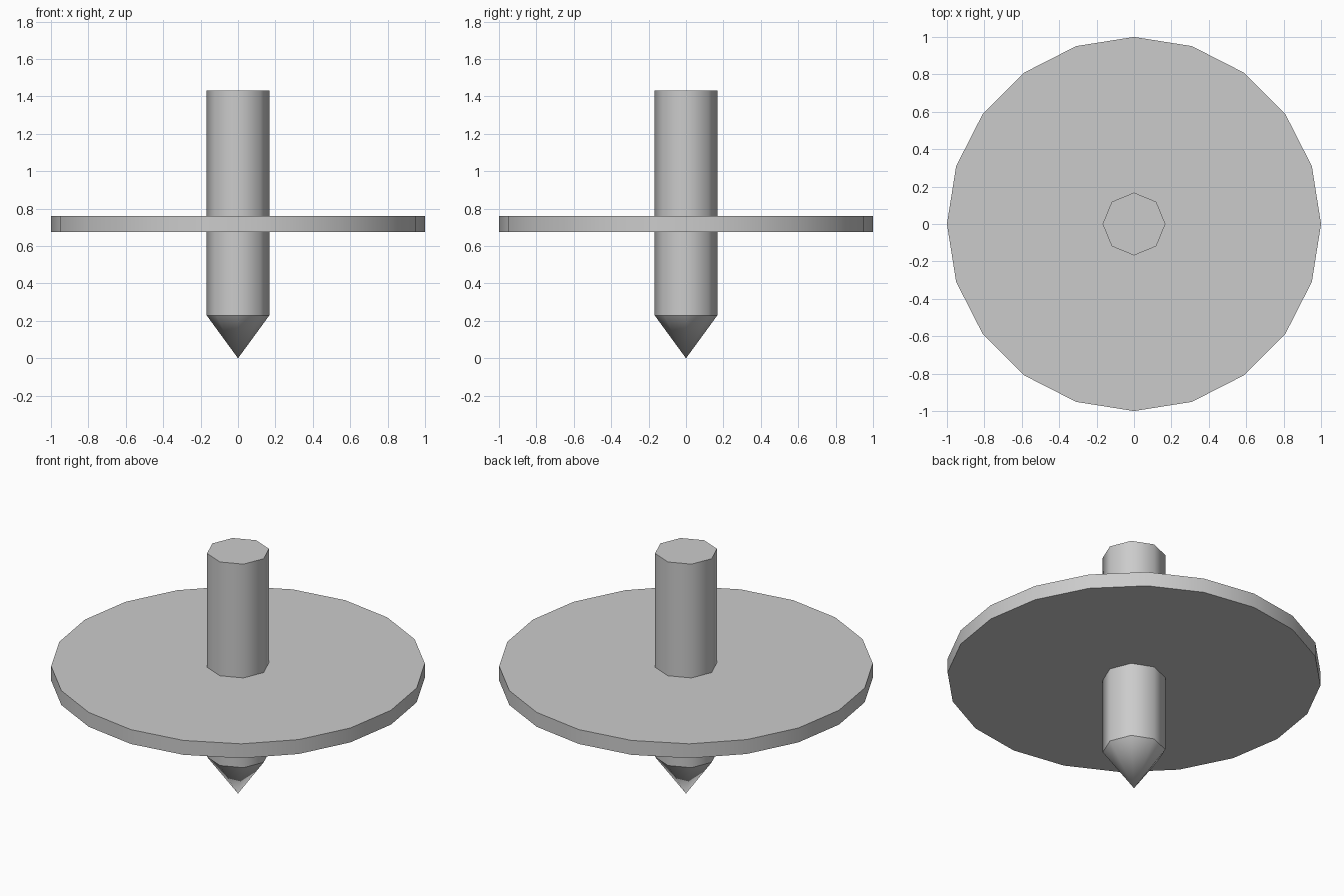
import bpy
import bmesh
from mathutils import Matrix

cube = bpy.data.objects.get("Cube")
if cube:
    bpy.data.objects.remove(cube, do_unlink=True)

GREY = (0.6, 0.6, 0.6, 1.0)
grey = bpy.data.materials.new("plain_grey")
grey.use_nodes = True
grey.diffuse_color = GREY
grey.node_tree.nodes["Principled BSDF"].inputs["Base Color"].default_value = GREY


def add_prism(name, sides, radius, bottom, top, tip_z=None):
    """Upright smooth-sided prism; tip_z draws the bottom cap down to a point."""
    bm = bmesh.new()
    bmesh.ops.create_cone(
        bm, cap_ends=True, segments=sides, radius1=radius, radius2=radius,
        depth=top - bottom, matrix=Matrix.Translation((0, 0, (top + bottom) / 2)))

    # Crisp rims around both caps, smooth everywhere else
    for edge in bm.edges:
        a, b = edge.verts
        edge.smooth = abs(a.co.z - b.co.z) > 0.001
    if tip_z is not None:
        cap = min(bm.faces, key=lambda f: f.calc_center_median().z)
        point = bmesh.ops.poke(bm, faces=[cap])["verts"][0]
        point.co = (0, 0, tip_z)
    for face in bm.faces:
        face.smooth = True
    bm.normal_update()

    mesh = bpy.data.meshes.new(name)
    bm.to_mesh(mesh)
    bm.free()
    mesh.materials.append(grey)
    obj = bpy.data.objects.new(name, mesh)
    bpy.context.collection.objects.link(obj)
    return obj


# Wide flat disc
add_prism("disc", 20, 1.0, 0.675, 0.76)

# Octagonal shaft sharpened to a point
add_prism("pointed_shaft", 8, 0.168, 0.23, 1.432, tip_z=0.0)
